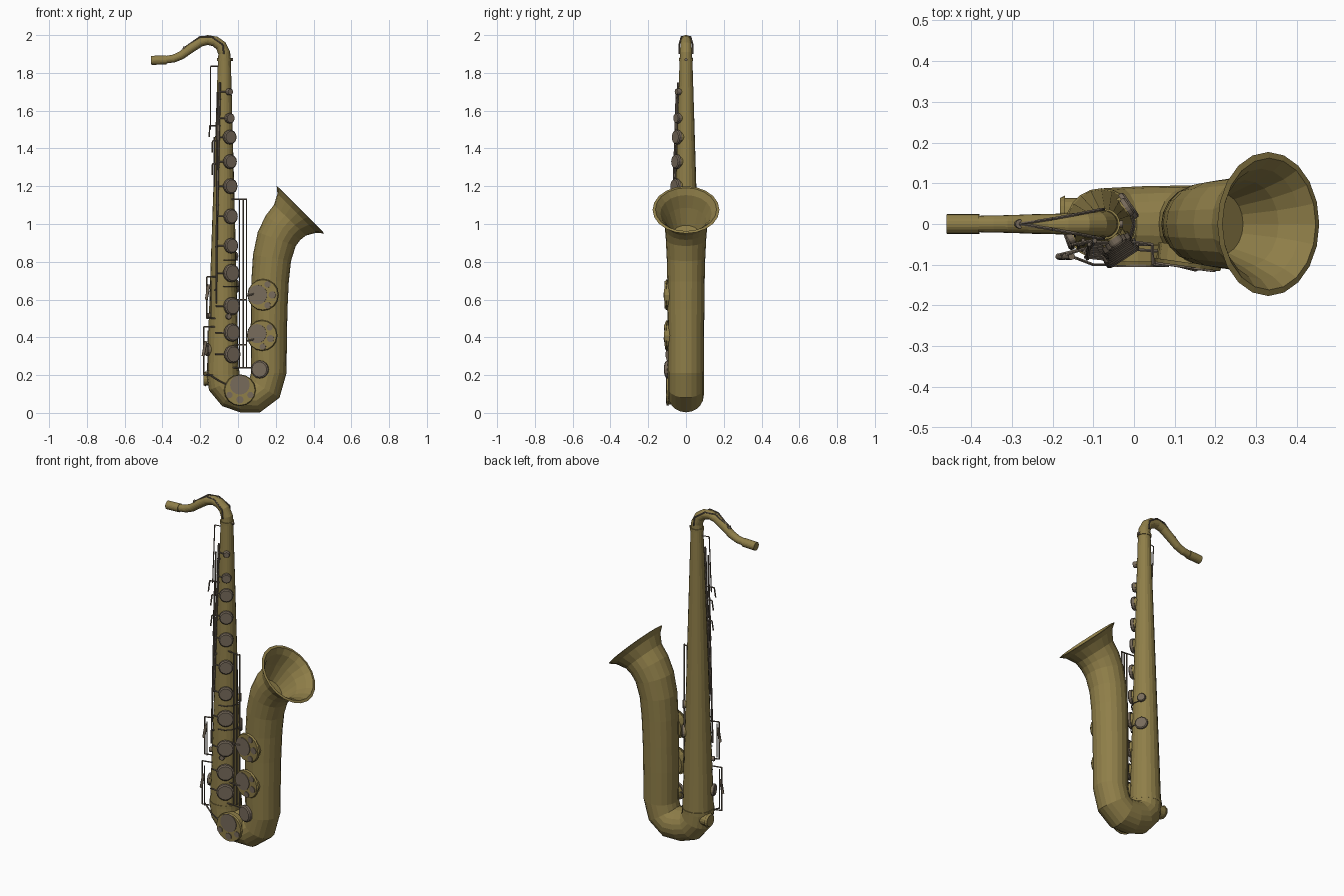
import bpy, bmesh, math
from mathutils import Vector, Matrix

if "Cube" in bpy.data.objects:
    bpy.data.objects.remove(bpy.data.objects["Cube"], do_unlink=True)


def material(name, rgb):
    m = bpy.data.materials.new(name)
    m.use_nodes = True
    m.diffuse_color = (*rgb, 1)
    m.node_tree.nodes["Principled BSDF"].inputs["Base Color"].default_value = (*rgb, 1)
    return m


BRASS = material("brass", (0.275, 0.21, 0.066))
PAD = material("grey_brown_key", (0.185, 0.145, 0.105))
ROD = material("dark_rod", (0.15, 0.12, 0.09))


def finish(name, bm, mat):
    me = bpy.data.meshes.new(name)
    bm.to_mesh(me)
    bm.free()
    me.materials.append(mat)
    ob = bpy.data.objects.new(name, me)
    bpy.context.collection.objects.link(ob)
    return ob


def tube(name, path, mat=BRASS, sides=20, caps=(False, False), ends=(None, None), inward=False):
    """Sweep round sections (x, z, radius) along a path in the y = 0 plane."""
    bm = bmesh.new()
    pts = [Vector((x, 0, z)) for x, z, r in path]
    rings = []
    for i, p in enumerate(pts):
        t = pts[min(i + 1, len(pts) - 1)] - pts[max(i - 1, 0)]
        if i == 0 and ends[0]:
            t = Vector(ends[0])
        if i == len(pts) - 1 and ends[1]:
            t = Vector(ends[1])
        side = t.normalized().cross(Vector((0, 1, 0)))
        r = path[i][2]
        rings.append([bm.verts.new(p + r * (side * math.cos(a) + Vector((0, math.sin(a), 0))))
                      for a in (math.tau * k / sides for k in range(sides))])
    for a, b in zip(rings, rings[1:]):
        for k in range(sides):
            n = (k + 1) % sides
            bm.faces.new((a[k], a[n], b[n], b[k]))
    for cap, ring in zip(caps, (rings[0], rings[-1])):
        if cap:
            bm.faces.new(ring)
    bmesh.ops.recalc_face_normals(bm, faces=bm.faces)
    if inward:
        bmesh.ops.reverse_faces(bm, faces=bm.faces)
    return finish(name, bm, mat)


def cylinder(name, start, end, r1, mat, r2=None, sides=16):
    a, b = Vector(start), Vector(end)
    bm = bmesh.new()
    turn = (b - a).to_track_quat("Z", "Y").to_matrix().to_4x4()
    bmesh.ops.create_cone(bm, cap_ends=True, segments=sides, radius1=r1,
                          radius2=r1 if r2 is None else r2, depth=(b - a).length,
                          matrix=Matrix.Translation((a + b) / 2) @ turn)
    return finish(name, bm, mat)


def rod(name, *points, r=0.004, mat=ROD):
    for a, b in zip(points, points[1:]):
        cylinder(name, a, b, r, mat, sides=6)


def body_at(z):
    """Centre x and radius of the straight body at height z."""
    f = (z - 0.2) / 1.67
    return -0.08 + 0.008 * f, 0.085 - 0.051 * f


def on_body(angle, z, out=0.0):
    """Point on the body; angle runs from the front toward +x."""
    cx, r = body_at(z)
    a = math.radians(angle)
    return Vector((cx + (r + out) * math.sin(a), -(r + out) * math.cos(a), z))


def pad(name, base, normal, r, height=0.022):
    """Domed key cup over a short brass chimney."""
    n = Vector(normal).normalized()
    cylinder(name + "_chimney", base - n * 0.03, base + n * height * 0.1, r * 0.85, BRASS)
    cylinder(name + "_cup", base + n * height * 0.1, base + n * height * 0.75, r, PAD)
    cylinder(name + "_dome", base + n * height * 0.75, base + n * height, r, PAD, r * 0.85)


# Main tube, bow, bell and neck
tube("body_tube", [(-0.072, 1.87, 0.034), (-0.076, 1.03, 0.06), (-0.08, 0.2, 0.085)],
     ends=((0, 0, -1), (0, 0, -1)))
tube("bow", [(-0.08, 0.21, 0.087), (-0.073, 0.155, 0.088), (-0.037, 0.113, 0.09),
             (0.025, 0.095, 0.093), (0.09, 0.093, 0.094), (0.14, 0.13, 0.094),
             (0.163, 0.21, 0.094)], ends=((0, 0, -1), (0, 0, 1)))
tube("bell", [(0.163, 0.21, 0.094), (0.163, 0.4, 0.096), (0.165, 0.55, 0.097),
              (0.17, 0.7, 0.099), (0.18, 0.82, 0.102), (0.205, 0.92, 0.107),
              (0.238, 0.98, 0.112), (0.275, 1.02, 0.117), (0.312, 1.057, 0.146),
              (0.33, 1.075, 0.177), (0.332, 1.077, 0.162)], ends=((0, 0, 1), (1, 0, 1)))
tube("bell_inside", [(0.215, 0.94, 0.075), (0.272, 1.017, 0.108), (0.312, 1.057, 0.136),
                     (0.332, 1.077, 0.162)], caps=(True, False),
     ends=((0.7, 0, 0.7), (1, 0, 1)), inward=True)
tube("neck", [(-0.072, 1.86, 0.034), (-0.073, 1.905, 0.032), (-0.09, 1.943, 0.03),
              (-0.12, 1.966, 0.028), (-0.16, 1.974, 0.026), (-0.2, 1.963, 0.025),
              (-0.25, 1.93, 0.024), (-0.3, 1.893, 0.022), (-0.34, 1.876, 0.021),
              (-0.39, 1.869, 0.02)], ends=((0, 0, 1), (-1, 0, 0)))
tube("neck_cork", [(-0.38, 1.869, 0.024), (-0.46, 1.866, 0.024)], caps=(True, True))
cylinder("neck_collar", (-0.072, 0, 1.862), (-0.072, 0, 1.878), 0.038, BRASS, sides=20)
cylinder("collar_screw", (-0.06, 0, 1.87), (-0.027, 0, 1.87), 0.008, PAD)
cylinder("bow_collar", (-0.08, 0, 0.205), (-0.08, 0, 0.225), 0.088, BRASS, sides=20)

# Octave mechanism over the neck
for s in (-1, 1):
    rod("octave_lever", (-0.28, 0, 1.936), (-0.2, s * 0.013, 1.992),
        (-0.14, s * 0.024, 1.992), (-0.08, s * 0.036, 1.95), (-0.075, s * 0.036, 1.9))
cylinder("octave_pad", (-0.285, 0, 1.915), (-0.28, 0, 1.938), 0.011, PAD)

# Row of main keys up the body
KEYS = [(0.31, 0.047), (0.425, 0.047), (0.565, 0.047), (0.74, 0.047), (0.885, 0.04),
        (1.04, 0.04), (1.2, 0.04), (1.33, 0.038), (1.46, 0.038), (1.56, 0.027), (1.7, 0.018)]
for z, r in KEYS:
    base = on_body(33, z)
    pad("main_key", base, on_body(33, z, 1) - base, r)
    rod("key_arm", on_body(12, z, 0.008), on_body(-28, z, 0.01))

# Small keys on the back and the side of the body
for angle, z, r in ((125, 0.83, 0.024), (125, 0.67, 0.036), (-70, 0.335, 0.034), (20, 0.51, 0.015),
                    (-65, 0.515, 0.014)):
    base = on_body(angle, z)
    pad("small_key", base, on_body(angle, z, 1) - base, r, 0.016)
for z in (0.67, 0.81):
    rod("back_key_arm", on_body(0, z, 0.006), on_body(30, z, 0.007), on_body(60, z, 0.008),
        on_body(90, z, 0.009), on_body(125, z, 0.012), r=0.003)


# Large bell and bow keys: brass guard with key cups showing through
def guarded_key(name, x, y, z, angle, r, spin):
    a, b = math.radians(angle), math.radians(spin)
    n = Vector((math.sin(a), -math.cos(a), 0))
    u, up = Vector((math.cos(a), math.sin(a), 0)), Vector((0, 0, 1))
    along, across = u * math.cos(b) + up * math.sin(b), up * math.cos(b) - u * math.sin(b)
    c = Vector((x, y, z))
    cylinder(name + "_chimney", c - n * 0.04, c, r * 0.9, BRASS)
    cylinder(name + "_guard", c, c + n * 0.01, r, BRASS, r * 0.95)
    for d, e, s in ((0.34, 0.0, 0.62), (-0.6, 0.0, 0.23), (-0.3, -0.66, 0.2), (-0.3, 0.66, 0.2)):
        p = c + along * d * r + across * e * r
        cylinder(name + "_cup", p + n * 0.008, p + n * 0.014, s * r, PAD)


guarded_key("upper_bell_key", 0.133, -0.095, 0.625, -8, 0.084, 180)
guarded_key("lower_bell_key", 0.128, -0.095, 0.41, -8, 0.082, 160)
guarded_key("bow_key", 0.01, -0.092, 0.12, 0, 0.084, 90)
pad("low_key", Vector((0.118, -0.086, 0.23)), (-0.25, -1, 0), 0.047)

# Long rods between the body and the bell
for x, top in ((0.008, 1.13), (0.027, 1.13), (0.045, 1.135)):
    rod("bell_rod", (x, -0.05, 0.24), (x, -0.05, top))
rod("bell_rod_top", (-0.035, -0.04, 1.13), (0.045, -0.05, 1.13))
rod("bell_rod_bottom", (-0.03, -0.06, 0.24), (0.1, -0.07, 0.24))
for z in (0.38, 0.62):
    rod("bell_key_arm", (0.045, -0.05, z), (0.047, -0.1, z), (0.085, -0.102, z + 0.01))
    rod("rod_post", (-0.03, -0.05, z - 0.02), (0.045, -0.05, z - 0.02))

# Rods beside the main keys
rod("upper_stack_rod", on_body(-30, 0.88, 0.01), on_body(-30, 1.75, 0.01), r=0.006)
rod("lower_stack_rod", (-0.115, -0.085, 0.58), (-0.11, -0.05, 1.7), r=0.005)
rod("side_rod", (-0.125, -0.05, 1.2), (-0.125, -0.04, 1.46), r=0.005)
rod("octave_rod", (-0.145, -0.03, 1.5), (-0.145, -0.01, 1.835), (-0.1, 0, 1.835), r=0.003)
for x, z in ((-0.15, 1.5), (-0.135, 1.42), (-0.135, 1.3)):
    rod("side_lever", (-0.1, -0.04, z + 0.02), (x, -0.05, z + 0.02), (x - 0.002, -0.06, z - 0.04))
for z in (0.65, 0.88, 1.1, 1.3, 1.52, 1.66):
    rod("stack_post", on_body(-32, z, -0.01), on_body(-32, z, 0.014), r=0.006)

# Levers and finger keys low on the outer side
for x, low, high in ((-0.165, 0.5, 0.72), (-0.182, 0.2, 0.455)):
    rod("low_lever", (-0.12, -0.06, high), (x, -0.075, high), (x, -0.075, low), (-0.12, -0.06, low))
    rod("low_lever_inner", (x + 0.022, -0.085, low), (x + 0.022, -0.085, high - 0.02), r=0.003)
    cylinder("lever_touch", (x - 0.003, -0.08, low + 0.1), (x + 0.012, -0.08, low + 0.18), 0.008, PAD)
rod("low_link", (-0.165, -0.075, 0.21), (-0.1, -0.1, 0.17), (-0.06, -0.1, 0.15))

# Side chimney at the foot of the body
cylinder("foot_chimney", (-0.12, 0.03, 0.18), (-0.17, 0.03, 0.18), 0.034, BRASS)
cylinder("foot_cap", (-0.17, 0.03, 0.18), (-0.182, 0.03, 0.18), 0.04, BRASS, 0.034)
